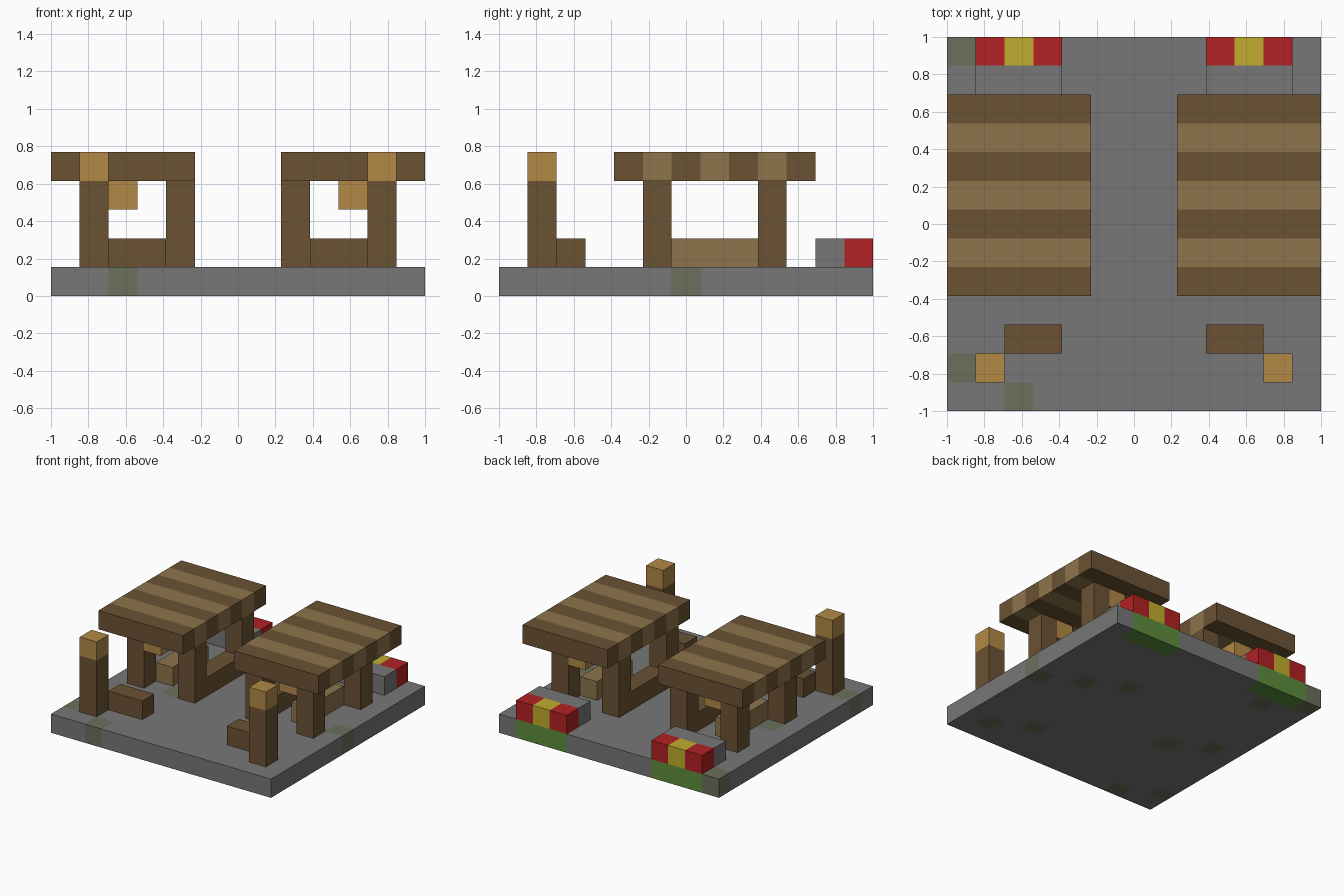
import bpy
import bmesh
from math import floor
from mathutils import Matrix, Vector

if "Cube" in bpy.data.objects:
    bpy.data.objects.remove(bpy.data.objects["Cube"])

N = 13          # cells along each side of the base
V = 2 / N       # size of one cell


def material(name, rgb):
    linear = [((c / 255 + 0.055) / 1.055) ** 2.4 for c in rgb]
    mat = bpy.data.materials.new(name)
    mat.use_nodes = True
    mat.diffuse_color = (*linear, 1)
    bsdf = mat.node_tree.nodes["Principled BSDF"]
    bsdf.inputs["Base Color"].default_value = (*linear, 1)
    bsdf.inputs["Roughness"].default_value = 0.9
    return mat


STONE = material("grey stone", (119, 119, 119))
MOSS = material("mossy stone", (106, 112, 92))
GRASS = material("green grass", (92, 142, 60))
DARK = material("dark wood", (107, 82, 51))
LIGHT = material("light wood", (141, 117, 76))
LAMP = material("lamp amber", (178, 137, 70))
RED = material("red flower", (178, 33, 35))
YELLOW = material("yellow flower", (192, 174, 46))


def block(name, x, y, z, mats, rule=None):
    """Box over cell ranges (start, end); rule(i, j) picks a material per cell."""
    lo = Vector((x[0] * V - 1, y[0] * V - 1, z[0] * V))
    hi = Vector((x[1] * V - 1, y[1] * V - 1, z[1] * V))
    bm = bmesh.new()
    bmesh.ops.create_cube(bm, size=1)
    bm.transform(Matrix.Translation((lo + hi) / 2) @ Matrix.Diagonal((*(hi - lo), 1)))
    if rule:
        # cut along the cell borders, then colour each cell
        for axis, span in ((0, x), (1, y)):
            normal = Vector((axis == 0, axis == 1, 0))
            for n in range(span[0] + 1, span[1]):
                bmesh.ops.bisect_plane(bm, geom=bm.verts[:] + bm.edges[:] + bm.faces[:],
                                       plane_co=normal * (n * V - 1), plane_no=normal)
        for face in bm.faces:
            c = face.calc_center_median() - face.normal * V / 2
            face.material_index = rule(floor((c.x + 1) / V), floor((c.y + 1) / V))
    mesh = bpy.data.meshes.new(name)
    bm.to_mesh(mesh)
    bm.free()
    for mat in mats:
        mesh.materials.append(mat)
    obj = bpy.data.objects.new(name, mesh)
    bpy.context.collection.objects.link(obj)


# Paved base with mossy cells and grass under the flowers
mossy = {(0, 12), (0, 1), (2, 0), (12, 6), (3, 5), (1, 6),
         (10, 7), (8, 8), (2, 11), (11, 1), (9, 2)}


def paving(i, j):
    if j == N - 1 and (1 <= i <= 3 or 9 <= i <= 11):
        return 2
    return 1 if (i, j) in mossy else 0


block("base", (0, N), (0, N), (0, 1), [STONE, MOSS, GRASS], paving)

# Two mirrored stalls
for side in ("right", "left"):
    def sx(a, b, side=side):
        return (a, b) if side == "right" else (N - b, N - a)

    # striped roof on four posts
    block(side + "_roof", sx(0, 5), (4, 11), (4, 5), [DARK, LIGHT], lambda i, j: j % 2)
    for row, j in (("front", 5), ("back", 9)):
        for place, i in (("outer", 1), ("inner", 4)):
            block(f"{side}_{row}_{place}_post", sx(i, i + 1), (j, j + 1), (1, 4), [DARK])
        block(f"{side}_{row}_hanging_lamp", sx(2, 3), (j, j + 1), (3, 4), [LAMP])

    # counter between the inner posts and the seat behind it
    block(side + "_counter", sx(4, 5), (6, 9), (1, 2), [DARK])
    block(side + "_seat", sx(2, 3), (6, 9), (1, 2), [LIGHT])

    # street lamp and bench at the front
    block(side + "_lamp_post", sx(1, 2), (1, 2), (1, 4), [DARK])
    block(side + "_lamp_head", sx(1, 2), (1, 2), (4, 5), [LAMP])
    block(side + "_bench", sx(2, 4), (2, 3), (1, 2), [DARK])

    # stone ledge and flower row at the back
    block(side + "_ledge", sx(1, 4), (11, 12), (1, 2), [STONE])
    block(side + "_flowers", sx(1, 4), (12, 13), (1, 2), [RED, YELLOW],
          lambda i, j: int(i in (2, 10)))
